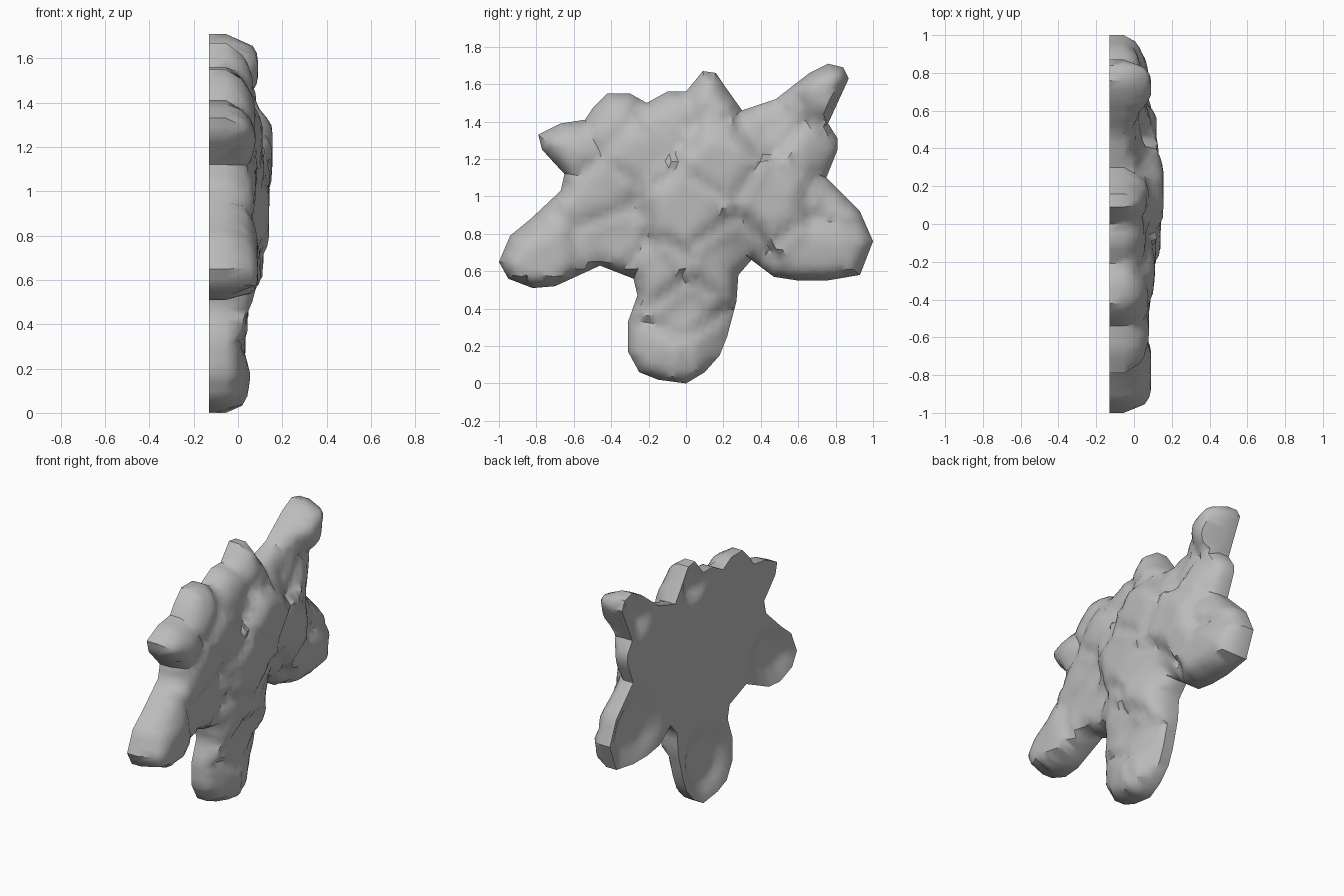
import bpy
import bmesh
import math
import random
from mathutils import Vector
from mathutils.geometry import delaunay_2d_cdt, intersect_point_line

random.seed(4)
default_cube = bpy.data.objects.get("Cube")
if default_cube:
    bpy.data.objects.remove(default_cube, do_unlink=True)

BACK = -0.13       # x of the flat back
WALL = -0.055      # x where the straight side wall turns into the domed front
SPACING = 0.036

# Outline in the (y, z) plane, counter-clockwise from the bottom
OUTLINE = [
    (0, 0), (.1, .06), (.18, .15), (.22, .25), (.27, .44), (.28, .58), (.35, .66),
    (.47, .57), (.6, .55), (.75, .55), (.93, .58), (1, .76), (.93, .92), (.75, 1.1),
    (.81, 1.25), (.81, 1.31), (.76, 1.39), (.87, 1.63), (.84, 1.69), (.76, 1.71),
    (.66, 1.66), (.48, 1.52), (.3, 1.46), (.2, 1.6), (.16, 1.66), (.09, 1.67),
    (0, 1.56), (-.1, 1.56), (-.21, 1.5), (-.3, 1.55), (-.42, 1.55), (-.5, 1.47),
    (-.54, 1.41), (-.67, 1.39), (-.79, 1.33), (-.77, 1.25), (-.65, 1.12),
    (-.67, 1.03), (-.83, .88), (-.94, .79), (-1, .65), (-.95, .56), (-.82, .51),
    (-.7, .52), (-.46, .63), (-.28, .56), (-.26, .47), (-.31, .33), (-.31, .17),
    (-.25, .06), (-.15, .02)]

# Rock-like lumps: centre y, centre z, front height, tilt, rounding width
LUMPS = [
    (-.78, .7, .09, 0, .14), (-.4, .78, .05, 0, .15), (.74, .72, .09, 0, .28),
    (-.14, .14, .06, .05, .28), (.13, .16, .01, -.4, .18), (-.02, .4, .03, 0, .15),
    (0, .9, .14, 0, .15), (.17, .65, .08, -.3, .15), (-.15, .58, .08, .1, .15),
    (.2, 1.22, .155, 0, .2), (-.25, 1.28, .11, 0, .2), (-.42, 1.43, .07, 0, .18),
    (-.65, 1.25, .08, 0, .15), (-.48, 1, .08, 0, .15), (.1, 1.56, .07, 0, .18),
    (-.1, 1.47, .05, 0, .18), (.74, 1.57, .09, 0, .08), (.48, 1.42, .01, 0, .15),
    (.66, 1.25, .05, -.3, .2), (.5, 1.02, .12, 0, .2), (.8, 1, .04, 0, .2)]

# Shallow hollows on the backs of the limbs: centre y, centre z, radius
HOLLOWS = [(-.76, .69, .3), (.74, .75, .32), (-.03, .25, .3), (.72, 1.55, .2),
           (.1, 1.55, .16)]


def flat_material(name, colour):
    mat = bpy.data.materials.new(name)
    mat.use_nodes = True
    mat.diffuse_color = colour
    mat.node_tree.nodes["Principled BSDF"].inputs["Base Color"].default_value = colour
    return mat


corners = [Vector(p) for p in OUTLINE]
sides = list(zip(corners, corners[1:] + corners[:1]))


def edge_distance(p):
    best = math.inf
    for a, b in sides:
        hit, t = intersect_point_line(p, a, b)
        near = a.lerp(b, min(1, max(0, t)))
        best = min(best, (p - near).length)
    return best


def inside(p):
    odd = False
    for a, b in sides:
        if (a.y > p.y) != (b.y > p.y):
            if p.x < a.x + (p.y - a.y) * (b.x - a.x) / (b.y - a.y):
                odd = not odd
    return odd


def lump_height(p, lump, edge):
    """Tilted top of one lump: steep below its centre, gently rounded above."""
    y, z, top, tilt, width = lump
    cap = top + tilt * (p.x - y)
    reach = width * min(1.7, max(0.5, 1 + 4 * (p.y - z)))
    t = min(1, edge / reach)
    return WALL + (cap - WALL) * math.sqrt(1 - (1 - t) ** 2)


def front_height(p):
    """Nearest lump, blended into its neighbour along a shallow crease."""
    edge = edge_distance(p)
    ranked = sorted(LUMPS, key=lambda l: math.hypot(p.x - l[0], p.y - l[1]))
    first, second = ranked[:2]
    gap = (math.hypot(p.x - second[0], p.y - second[1])
           - math.hypot(p.x - first[0], p.y - first[1]))
    blend = 0.5 * max(0, 1 - gap / 0.18)
    height = (lump_height(p, first, edge) * (1 - blend)
              + lump_height(p, second, edge) * blend)
    return height - 0.02 * max(0, 1 - gap / 0.08) * min(1, edge / 0.06)


def back_height(p):
    """Flat back with shallow hollows in the limbs."""
    dish = max(0, *(1 - math.hypot(p.x - y, p.y - z) / r for y, z, r in HOLLOWS))
    return BACK + 0.05 * min(1, 2 * dish) * min(1, edge_distance(p) / 0.12)


# Outline points, subdivided evenly
rim = []
for a, b in sides:
    steps = max(1, round((b - a).length / 0.05))
    rim += [a.lerp(b, i / steps) for i in range(steps)]

# Staggered interior points with a little irregularity
inner = []
for row in range(int(1.8 / SPACING)):
    for col in range(int(2.1 / SPACING)):
        p = Vector((-1.03 + (col + 0.5 * (row % 2)) * SPACING, row * SPACING))
        p += Vector((random.uniform(-1, 1), random.uniform(-1, 1))) * 0.005
        if inside(p) and edge_distance(p) > 0.015:
            inner.append(p)

count = len(rim)
loop = [(i, (i + 1) % count) for i in range(count)]
points, _, faces, *_ = delaunay_2d_cdt(rim + inner, loop, [], 1, 1e-5)

# Domed front and flat back share one triangulation
bm = bmesh.new()
front = [bm.verts.new((front_height(p), p.x, p.y)) for p in points]
back = [bm.verts.new((back_height(p), p.x, p.y)) for p in points]
partner = dict(zip(front, back))
for face in faces:
    bm.faces.new([front[i] for i in face])
border = [e.verts[:] for e in bm.edges if e.is_boundary]
for face in faces:
    bm.faces.new([back[i] for i in reversed(face)])

# Straight side wall
for a, b in border:
    bm.faces.new((a, b, partner[b], partner[a]))
bmesh.ops.recalc_face_normals(bm, faces=bm.faces)

mesh = bpy.data.meshes.new("rock_body")
bm.to_mesh(mesh)
bm.free()
body = bpy.data.objects.new("rock_body", mesh)
bpy.context.collection.objects.link(body)
mesh.materials.append(flat_material("stone_grey", (0.5, 0.5, 0.5, 1)))

bpy.ops.object.select_all(action='DESELECT')
body.select_set(True)
bpy.context.view_layer.objects.active = body
bpy.ops.object.shade_smooth_by_angle(angle=math.radians(40))
